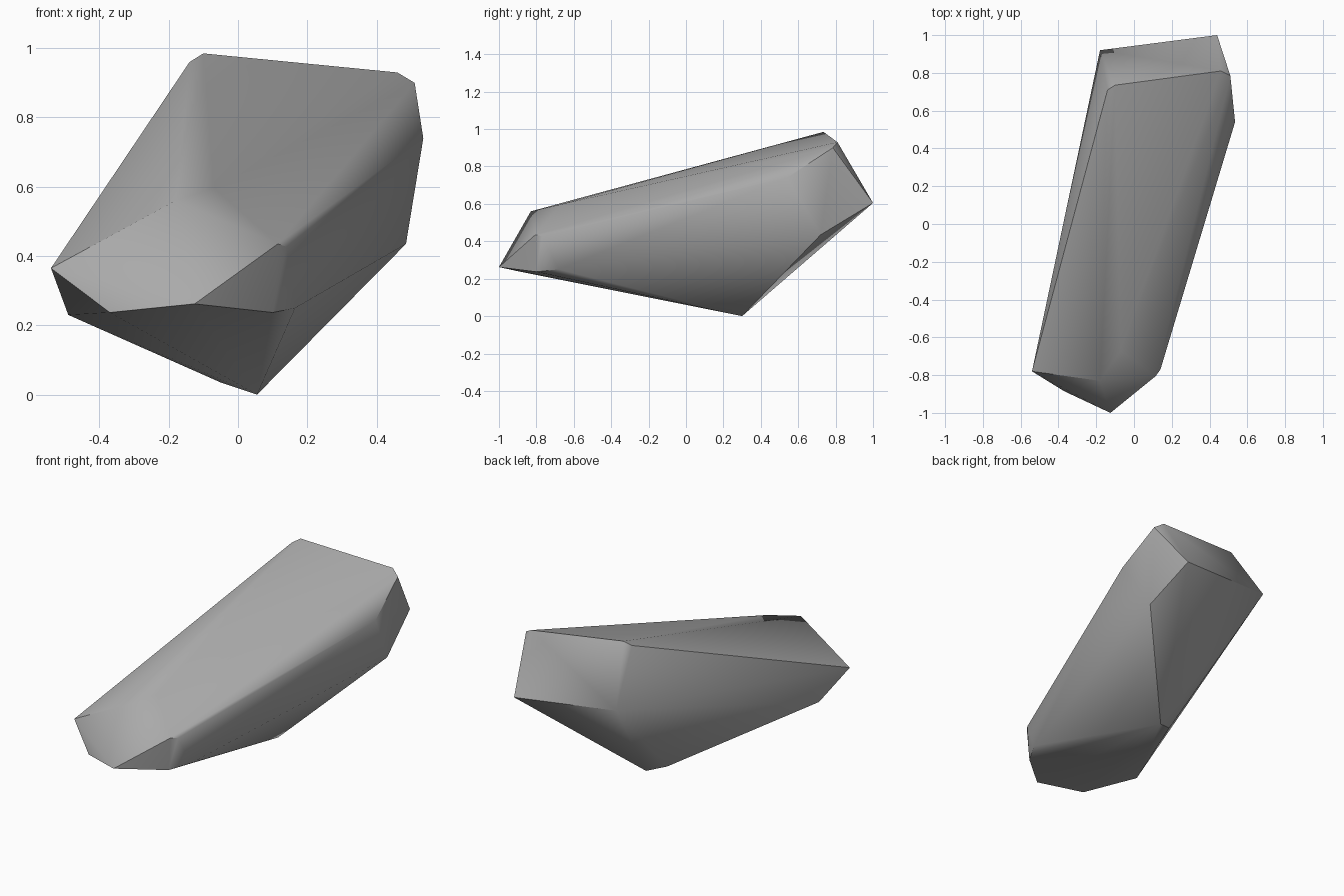
import bpy
import bmesh
import math
from mathutils import Vector

# Remove the default cube only
default_cube = bpy.data.objects.get("Cube")
if default_cube:
    bpy.data.objects.remove(default_cube, do_unlink=True)


def make_material(name, colour):
    material = bpy.data.materials.new(name)
    material.use_nodes = True
    material.diffuse_color = colour
    shader = material.node_tree.nodes["Principled BSDF"]
    shader.inputs["Base Color"].default_value = colour
    shader.inputs["Roughness"].default_value = 0.9
    return material


def make_hull(name, corner_groups, material, sharp_angle):
    """Wrap a tight faceted skin around groups of corner points."""
    mesh = bpy.data.meshes.new(name)
    obj = bpy.data.objects.new(name, mesh)
    bpy.context.collection.objects.link(obj)
    bm = bmesh.new()
    for group in corner_groups:
        for corner in group:
            bm.verts.new(Vector(corner))
    result = bmesh.ops.convex_hull(bm, input=bm.verts[:])
    unused = [v for v in bm.verts if not v.link_faces]
    bmesh.ops.delete(bm, geom=unused, context='VERTS')
    # Merge nearly coplanar triangles into broad chipped facets
    bmesh.ops.dissolve_limit(bm, angle_limit=math.radians(2),
                             verts=bm.verts[:], edges=bm.edges[:])
    bmesh.ops.recalc_face_normals(bm, faces=bm.faces[:])
    bm.to_mesh(mesh)
    bm.free()
    mesh.materials.append(material)
    # Soft worn ridges, crisp broken edges
    bpy.ops.object.select_all(action='DESELECT')
    obj.select_set(True)
    bpy.context.view_layer.objects.active = obj
    bpy.ops.object.shade_smooth_by_angle(angle=math.radians(sharp_angle))
    return obj


# Pointed front end, from the left corner around the nose to the crest
front_tip = [
    (-.54, -.78, .365), (-.49, -.56, .23), (-.37, -.885, .237),
    (-.125, -1, .262), (.1, -.8, .237), (.165, -.68, .25),
    (.14, -.77, .427), (.115, -.805, .435), (-.18, -.83, .56),
    (-.07, -.67, .597),
]

# Broad raised rear end, around the slanted break
rear_break = [
    (-.18, .92, .66), (-.14, .71, .96), (-.1, .735, .985),
    (.46, .81, .93), (.51, .785, .9), (.535, .54, .74),
    (.485, .72, .435), (.44, 1, .605),
]

# Low keel the stone rests on
keel = [(.055, .3, 0), (-.05, .25, .035)]

stone_grey = make_material("stone grey", (.4, .4, .4, 1))
make_hull("long_boulder", [front_tip, rear_break, keel], stone_grey, 40)
